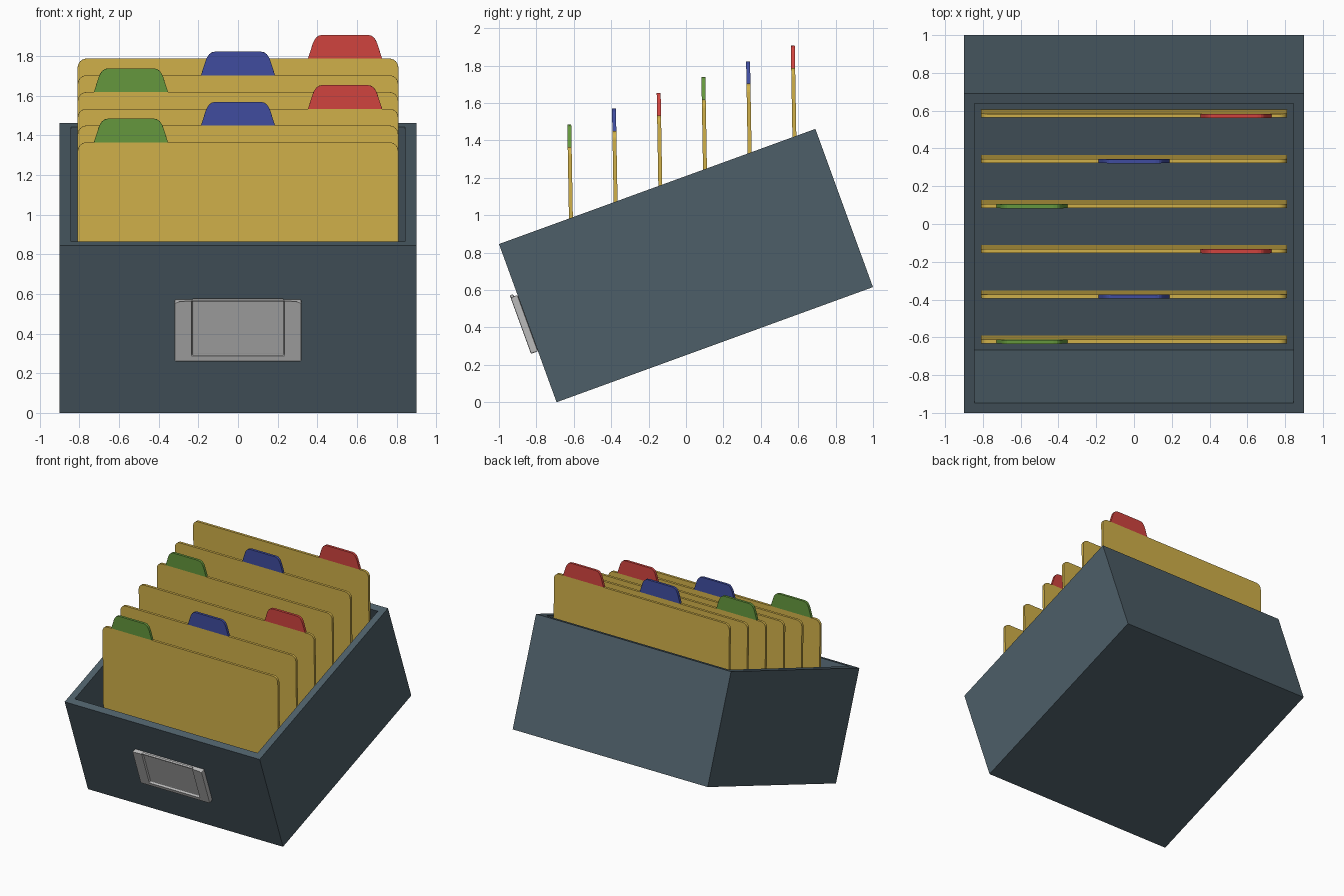
import bpy, bmesh, math
from mathutils import Matrix, Vector

if "Cube" in bpy.data.objects:
    bpy.data.objects.remove(bpy.data.objects["Cube"])

TILT = math.radians(20)
# tilted frame: local y runs along the drawer, local z up; origin at the low front edge
BOX = Matrix.Translation((0, -0.692, 0)) @ Matrix.Rotation(TILT, 4, 'X')


def material(name, rgb):
    m = bpy.data.materials.new(name)
    m.diffuse_color = (*rgb, 1)
    m.use_nodes = True
    m.node_tree.nodes["Principled BSDF"].inputs["Base Color"].default_value = m.diffuse_color
    return m


SLATE = material("slate_blue_grey", (0.075, 0.113, 0.138))
GREY = material("metal_grey", (0.50, 0.50, 0.50))
YELLOW = material("card_yellow", (0.64, 0.44, 0.068))
GREEN = material("tab_green", (0.130, 0.314, 0.047))
BLUE = material("tab_blue", (0.051, 0.074, 0.35))
RED = material("tab_red", (0.64, 0.058, 0.050))


def finish(bm, name, mat, matrix):
    bmesh.ops.recalc_face_normals(bm, faces=bm.faces)
    me = bpy.data.meshes.new(name)
    bm.to_mesh(me)
    bm.free()
    me.transform(matrix)
    me.materials.append(mat)
    ob = bpy.data.objects.new(name, me)
    bpy.context.collection.objects.link(ob)
    return ob


def block(lo, hi):
    bm = bmesh.new()
    lo, hi = Vector(lo), Vector(hi)
    bmesh.ops.create_cube(bm, size=1, matrix=Matrix.Translation((lo + hi) / 2)
                          @ Matrix.Diagonal((*(hi - lo), 1)))
    return bm


def hollow(bm, direction, rim, depth, shift=0.0, squash=1.0):
    """Inset the face pointing along direction and push it inwards."""
    d = Vector(direction)
    bm.normal_update()
    face = max(bm.faces, key=lambda f: f.normal.dot(d))
    bmesh.ops.inset_region(bm, faces=[face], thickness=rim)
    mid = face.calc_center_median()
    for v in face.verts:
        v.co.z = mid.z + (v.co.z - mid.z) * squash + shift
    new = bmesh.ops.extrude_face_region(bm, geom=[face])
    verts = [g for g in new["geom"] if isinstance(g, bmesh.types.BMVert)]
    bmesh.ops.translate(bm, verts=verts, vec=-d * depth)
    if face.is_valid:
        bm.faces.remove(face)


def sheet(points, thickness, name, mat, matrix):
    """Extrude an x-z outline along y, centred on y = 0."""
    bm = bmesh.new()
    f = bm.faces.new([bm.verts.new((x, -thickness / 2, z)) for x, z in points])
    new = bmesh.ops.extrude_face_region(bm, geom=[f])
    verts = [g for g in new["geom"] if isinstance(g, bmesh.types.BMVert)]
    bmesh.ops.translate(bm, verts=verts, vec=(0, thickness, 0))
    return finish(bm, name, mat, matrix)


def arc(cx, cz, r, a0, a1, n=6):
    return [(cx + r * math.cos(math.radians(a0 + (a1 - a0) * i / n)),
             cz + r * math.sin(math.radians(a0 + (a1 - a0) * i / n))) for i in range(n + 1)]


# open drawer
bm = block((-0.9, 0, 0), (0.9, 1.8, 0.9))
hollow(bm, (0, 0, 1), 0.08, 0.82)
finish(bm, "drawer_box", SLATE, BOX)

# label holder on the front, with a recessed window
bm = block((-0.32, -0.04, 0.29), (0.32, 0.0, 0.61))
hollow(bm, (0, -1, 0), 0.125, 0.02, shift=0.022, squash=2.1)
plate = finish(bm, "label_holder", GREY, BOX)
bev = plate.modifiers.new("soft_edges", 'BEVEL')
bev.width = 0.006
bev.segments = 2

# index cards with coloured tabs
THICK, HALF, HEIGHT, R = 0.021, 0.809, 1.238, 0.045
card = ([(-HALF, -HEIGHT), (HALF, -HEIGHT)] + arc(HALF - R, -R, R, 0, 90)
        + arc(R - HALF, -R, R, 90, 180))
side = [(0.187, 0), (0.163, 0.075), (0.156, 0.091), (0.146, 0.106), (0.132, 0.116), (0.114, 0.12)]
tab = side + [(-x, z) for x, z in reversed(side)]
LEAN = Matrix.Rotation(math.radians(1), 4, 'X')
for i in range(6):
    place = Matrix.Translation((0, -0.622 + 0.239 * i, 1.365 + 0.0845 * i)) @ LEAN
    sheet(card, THICK, f"index_card_{i + 1}", YELLOW, place)
    sheet(tab, THICK, f"card_tab_{i + 1}", (GREEN, BLUE, RED)[i % 3],
          place @ Matrix.Translation((0.54 * (i % 3 - 1), 0, 0)))
